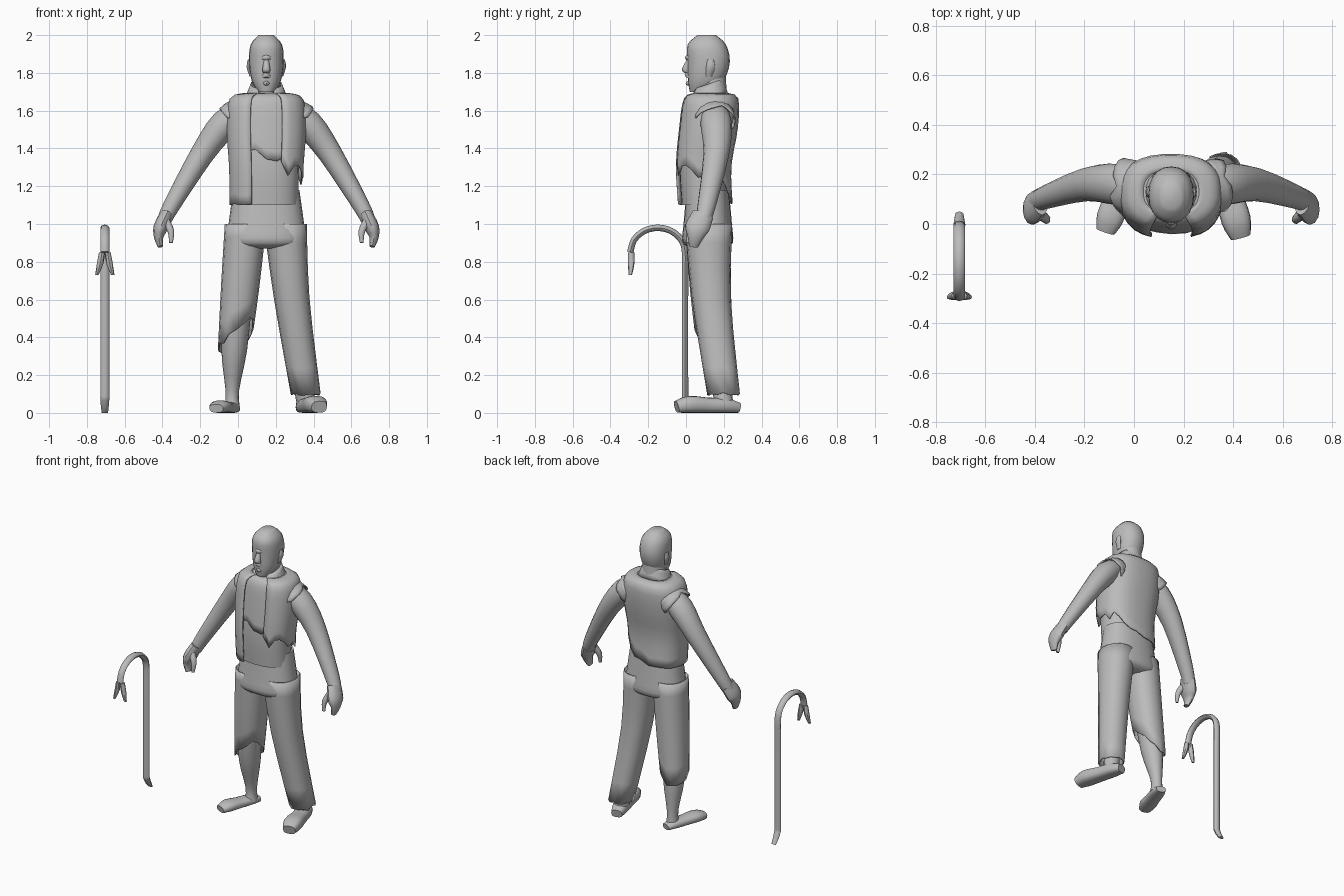
import bpy, bmesh, math, random
from mathutils import Vector

random.seed(4)
if "Cube" in bpy.data.objects:
    bpy.data.objects.remove(bpy.data.objects["Cube"])

grey = bpy.data.materials.new("plain grey")
grey.use_nodes = True
grey.diffuse_color = (0.5, 0.5, 0.5, 1)
grey.node_tree.nodes["Principled BSDF"].inputs["Base Color"].default_value = grey.diffuse_color

X, Y, Z = Vector((1, 0, 0)), Vector((0, 1, 0)), Vector((0, 0, 1))
MID = 0.15      # the figure stands beside the bar
BAR = -0.705
parts = []


def spline(rows, f):
    """Smooth curve through rows of (x, y, z, radius), with f running from start to end."""
    last = len(rows) - 1
    i = min(int(f * last), last - 1)
    t = f * last - i
    before, start, end, after = (Vector(rows[max(0, min(last, i + k))]) for k in (-1, 0, 1, 2))
    leave, arrive = (end - before) / 2, (after - start) / 2
    return start + (end - start) * t * t * (3 - 2 * t) + t * (1 - t) * ((1 - t) * leave - t * arrive)


def loft(name, rows, flat=1, axis=None, ref=Y, sides=16, box=1, grow=0, gap=0, torn=None):
    """Skin oval rings along a spline. A fixed axis keeps the rings parallel.
    Torn lofts are open cloth: torn(angle) tells how far down each column reaches."""
    bm = bmesh.new()
    steps = 3 * (len(rows) - 1)
    columns = []
    for k in range(sides):
        angle = gap + (math.tau - 2 * gap) * k / (sides - 1 if gap else sides)
        side, front = (math.copysign(abs(w) ** box, w) for w in (math.sin(angle), math.cos(angle)))
        reach = torn(angle) if torn else 1
        column = []
        for s in range(steps + 1):
            f = reach * s / steps
            x, y, z, r = spline(rows, f)
            ahead, behind = spline(rows, min(f + 0.1, 1)), spline(rows, max(f - 0.1, 0))
            along = (axis or (ahead - behind).to_3d()).normalized()
            v = (ref - along * ref.dot(along)).normalized()
            u = v.cross(along)
            p = Vector((x, y, z)) + u * side * (r + grow) - v * front * (r * flat + grow)
            p.z = max(p.z, 0)
            column.append(bm.verts.new(p))
        columns.append(column)
    for k in range(sides - 1 if gap else sides):
        a, b = columns[k], columns[(k + 1) % sides]
        for s in range(steps):
            bm.faces.new((a[s], a[s + 1], b[s + 1], b[s]))
    if not torn:
        for end in (0, -1):
            bm.faces.new([column[end] for column in columns])
    bmesh.ops.recalc_face_normals(bm, faces=bm.faces)
    mesh = bpy.data.meshes.new(name)
    bm.to_mesh(mesh)
    bm.free()
    mesh.materials.append(grey)
    obj = bpy.data.objects.new(name, mesh)
    bpy.context.collection.objects.link(obj)
    parts.append(obj)
    if torn:
        cloth = obj.modifiers.new("cloth thickness", "SOLIDIFY")
        cloth.thickness = 0.008
        cloth.offset = 0


def ragged(depth):
    return lambda angle: 1 - depth * random.random()


# Head and neck
skull = [(MID, 0.11, 2, 0.04), (MID, 0.11, 1.95, 0.083), (MID, 0.12, 1.86, 0.092),
         (MID, 0.105, 1.76, 0.078), (MID, 0.075, 1.7, 0.045)]
loft("head", skull, flat=1.22, axis=Z, sides=20, box=0.9)
loft("neck", [(MID, 0.14, 1.8, 0.07), (MID, 0.13, 1.6, 0.09)], axis=Z)
loft("nose", [(MID, 0.02, 1.88, 0.01), (MID, 0, 1.82, 0.022), (MID, 0.01, 1.8, 0.018)], axis=Z, sides=10)


# Brow, moustache and lip are strips that wrap round the face
def face_strip(name, z, half, droop, thick):
    rows = []
    for s in (-1, -0.5, 0, 0.5, 1):
        bend = abs(s)
        rows.append((MID + s * half, 0.01 + 0.025 * bend, z - droop * bend, thick * (1.2 - bend)))
    loft(name, rows, axis=X, sides=8)


face_strip("brow", 1.88, 0.06, 0, 0.013)
face_strip("moustache", 1.79, 0.05, 0.025, 0.014)
face_strip("lower_lip", 1.745, 0.035, 0, 0.01)

# Torso, torn shirt, open waistcoat and raised collar
trunk = [(MID, 0.13, 1.69, 0.09), (MID, 0.13, 1.66, 0.17), (MID, 0.115, 1.5, 0.185),
         (MID, 0.09, 1.3, 0.172), (MID, 0.1, 1.1, 0.17)]


def waistcoat_hem(angle):
    shorter_left = 0.19 * max(0, math.cos(0.6 * angle - 0.4))
    return 1 - shorter_left - random.random() * (0.02 + shorter_left / 2)


loft("torso", trunk, flat=0.72, axis=Z, sides=24, box=0.85)
loft("torn_shirt", trunk, flat=0.72, axis=Z, sides=24, box=0.85, grow=0.005,
     torn=lambda angle: 0.72 - 0.1 * random.random())
loft("waistcoat", trunk, flat=0.72, axis=Z, sides=26, box=0.8, grow=0.022, gap=0.33, torn=waistcoat_hem)
loft("collar", [(MID, 0.12, 1.74, 0.08), (MID, 0.11, 1.61, 0.13)], axis=Z - 0.35 * Y, box=0.9,
     gap=0.45, torn=lambda angle: 0.8 + 0.2 * math.cos(angle))

# Trousers, with the right leg torn off below the knee
seat = [(MID, 0.115, 1.18, 0.175), (MID, 0.115, 1, 0.2), (MID, 0.115, 0.9, 0.207), (MID, 0.12, 0.87, 0.12)]
loft("trouser_seat", seat, flat=0.64, axis=Z, sides=24, box=0.85)
loft("left_trouser_leg", [(0.25, 0.12, 1, 0.11), (0.285, 0.135, 0.6, 0.09), (0.36, 0.2, 0.09, 0.075)],
     flat=1.1, axis=Z, box=0.9, torn=ragged(0.03))
loft("left_calf", [(0.29, 0.14, 0.5, 0.06), (0.36, 0.2, 0.05, 0.05)], axis=Z)
loft("right_trouser_leg", [(0.04, 0.115, 1, 0.106), (0.01, 0.13, 0.65, 0.097), (-0.025, 0.155, 0.28, 0.08)],
     flat=1.08, axis=Z, box=0.9,
     torn=lambda angle: 0.98 - 0.13 * (1 + math.sin(angle + 0.8)) - 0.06 * random.random())
loft("right_bare_leg", [(0, 0.13, 0.6, 0.075), (-0.02, 0.16, 0.33, 0.068),
                        (-0.03, 0.19, 0.12, 0.036), (-0.03, 0.19, 0.03, 0.04)], flat=1.1, axis=Z)


# Feet lie flat on the floor and widen toward the toes
def foot(name, heel, toe, width, flat, box):
    rows = []
    for f, swell in ((0, 0.6), (0.2, 0.85), (0.5, 0.9), (0.8, 1), (1, 0.7)):
        x, y = Vector(heel).lerp(Vector(toe), f)
        rows.append((x, y, width * swell * flat, width * swell))
    loft(name, rows, flat=flat, ref=Z, box=box)


foot("bare_foot", (-0.02, 0.25), (-0.115, -0.03), 0.055, 0.6, 0.85)
foot("shoe", (0.34, 0.28), (0.43, -0.05), 0.06, 0.75, 0.75)

# Arms, hands, ears and torn armholes, mirrored about the middle of the figure
for side, word in ((1, "left"), (-1, "right")):
    def limb(name, rows, **options):
        loft(f"{word}_{name}", [(MID + side * d, y, z, r) for d, y, z, r in rows], **options)

    limb("arm", [(0.12, 0.15, 1.6, 0.06), (0.22, 0.16, 1.53, 0.077), (0.34, 0.16, 1.37, 0.063),
                 (0.5, 0.11, 1.1, 0.045), (0.54, 0.09, 1.02, 0.038)], flat=1.08)
    limb("hand", [(0.53, 0.09, 1.05, 0.034), (0.56, 0.06, 0.98, 0.038),
                  (0.57, 0.05, 0.93, 0.025), (0.56, 0.04, 0.88, 0.014)], flat=1.7, sides=12)
    limb("thumb", [(0.53, 0.04, 1.01, 0.023), (0.505, 0.02, 0.96, 0.018), (0.505, 0.01, 0.9, 0.01)], sides=10)
    limb("ear", [(0.09, 0.13, 1.87, 0.008), (0.092, 0.13, 1.83, 0.012), (0.08, 0.12, 1.78, 0.008)],
         flat=2, axis=Z, sides=8)
    limb("torn_armhole", [(0.14, 0.15, 1.58, 0.085), (0.2, 0.155, 1.54, 0.09)], flat=1.2, torn=ragged(0.5))

    # One prong of the bar's forked claw
    loft(f"{word}_claw", [(BAR + side * 0.015, -0.29, 0.85, 0.016), (BAR + side * 0.025, -0.29, 0.79, 0.017),
                          (BAR + side * 0.042, -0.295, 0.73, 0.009)], axis=Z, sides=8)

# Hooked bar: flared foot, straight shaft and half-round hook
hook = [(BAR, 0.145 * math.cos(a) - 0.15, 0.85 + 0.13 * math.sin(a), 0.017)
        for a in (math.pi * k / 6 for k in range(7))]
shaft = [(BAR, 0.04, 0, 0.012), (BAR, 0, 0.07, 0.017), (BAR, -0.005, 0.15, 0.017), (BAR, -0.005, 0.7, 0.017)]
loft("hooked_bar", shaft + hook, flat=1.4, ref=X, sides=8)

# Smooth shading that keeps torn and folded edges crisp
bpy.ops.object.select_all(action="DESELECT")
for obj in parts:
    obj.select_set(True)
bpy.context.view_layer.objects.active = parts[0]
bpy.ops.object.shade_smooth_by_angle(angle=math.radians(45))
